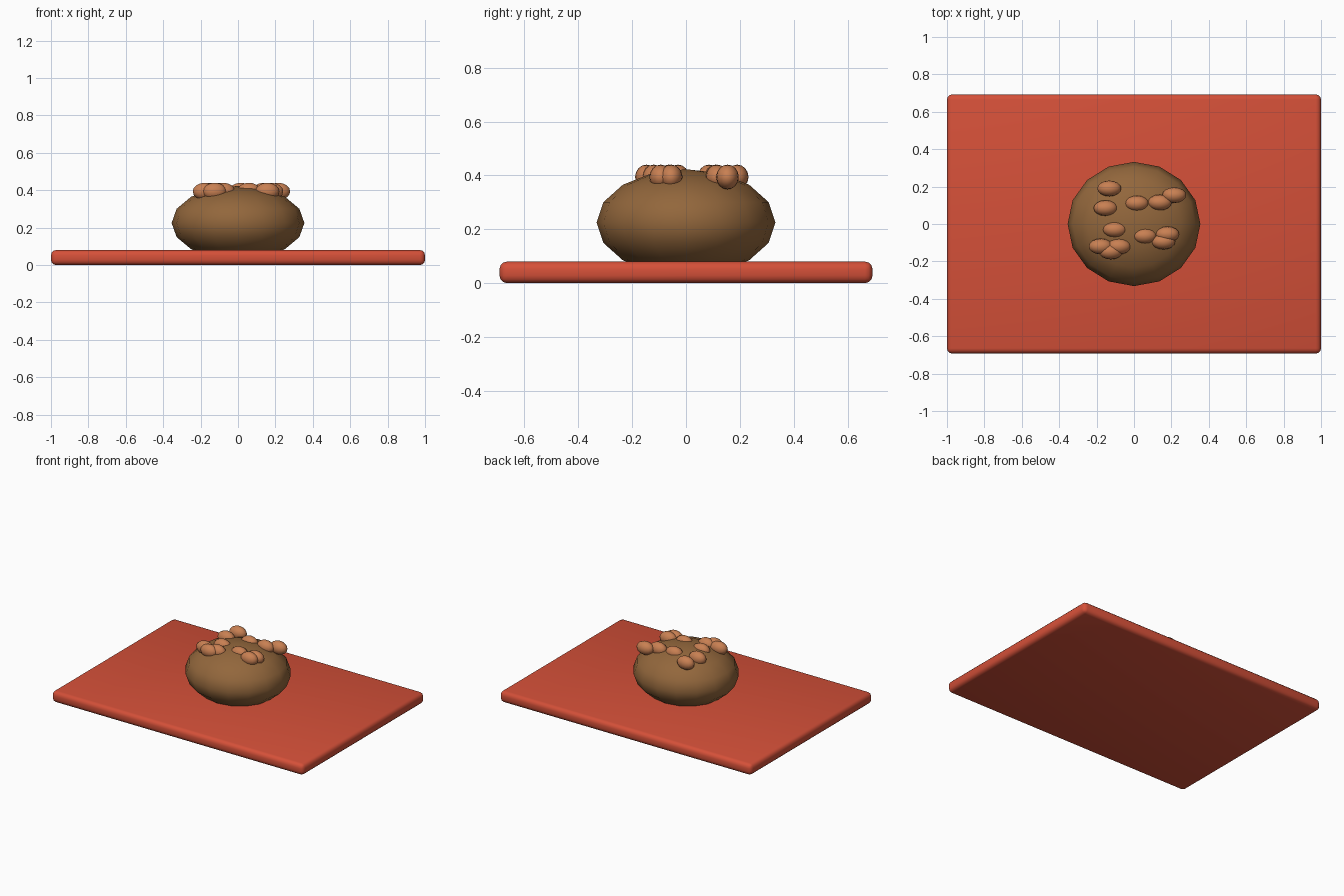
import bpy

if "Cube" in bpy.data.objects:
    bpy.data.objects.remove(bpy.data.objects["Cube"])


def material(name, rgb):
    m = bpy.data.materials.new(name)
    m.diffuse_color = (*rgb, 1)
    m.use_nodes = True
    m.node_tree.nodes["Principled BSDF"].inputs["Base Color"].default_value = m.diffuse_color
    return m


red = material("board red", (0.66, 0.08, 0.04))
brown = material("crust brown", (0.29, 0.135, 0.045))
tan = material("nut tan", (0.58, 0.215, 0.085))


def finish(name, mat, angle):
    ob = bpy.context.object
    ob.name = name
    ob.data.materials.append(mat)
    bpy.ops.object.shade_smooth_by_angle(angle=angle)
    return ob


def ellipsoid(name, loc, radii, segments, rings, mat):
    bpy.ops.mesh.primitive_uv_sphere_add(segments=segments, ring_count=rings,
                                         radius=1, location=loc)
    bpy.context.object.scale = radii
    bpy.ops.object.transform_apply(location=False, rotation=False, scale=True)
    return finish(name, mat, 1.2)


# Serving board with rounded edges
bpy.ops.mesh.primitive_cube_add(size=1, location=(0, 0, 0.04))
bpy.context.object.scale = (2, 1.385, 0.08)
bpy.ops.object.transform_apply(location=False, rotation=False, scale=True)
bevel = bpy.context.object.modifiers.new("rounded edges", 'BEVEL')
bevel.width = 0.028
bevel.segments = 3
bpy.ops.object.modifier_apply(modifier=bevel.name)
finish("serving_board", red, 0.8)

# Bun, sunk slightly into the board
ellipsoid("bun", (0, 0, 0.225), (0.355, 0.332, 0.198), 16, 8, brown)

# Nuts scattered over the crown
spots = [(-0.132, 0.19), (-0.152, 0.085), (0.015, 0.11), (0.138, 0.115),
         (0.215, 0.154), (-0.102, -0.03), (0.058, -0.064), (0.178, -0.055),
         (0.157, -0.094), (-0.178, -0.12), (-0.08, -0.12), (-0.125, -0.147)]
for i, (x, y) in enumerate(spots):
    ellipsoid(f"nut_{i + 1}", (x, y, 0.394), (0.064, 0.042, 0.046), 16, 8, tan)
